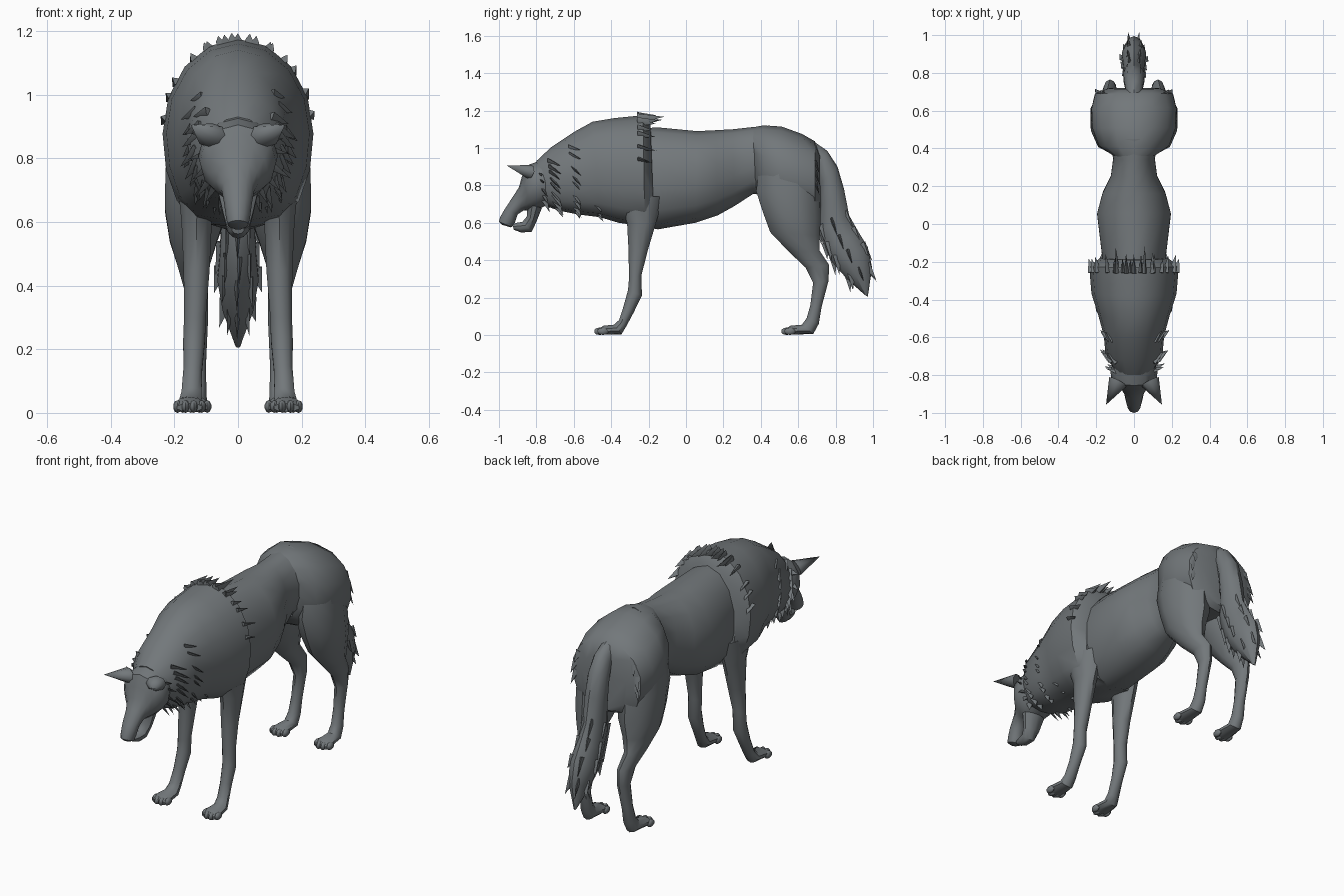
import bpy, bmesh, math, random
from mathutils import Vector

random.seed(4)
fur = bpy.data.materials.new("slate_grey_fur")
fur.diffuse_color = (0.17, 0.187, 0.197, 1)


def finish(name, bm, angle=40):
    bmesh.ops.recalc_face_normals(bm, faces=bm.faces)
    me = bpy.data.meshes.new(name)
    bm.to_mesh(me)
    bm.free()
    me.materials.append(fur)
    for p in me.polygons:
        p.use_smooth = True
    me.set_sharp_from_angle(angle=math.radians(angle))
    ob = bpy.data.objects.new(name, me)
    bpy.context.collection.objects.link(ob)
    return ob


def ring_point(r, t, box=1.0):
    """Ring = (y, z of one edge, y, z of opposite edge, half width, centre x)."""
    ya, za, yb, zb, hw = r[:5]
    cx = r[5] if len(r) > 5 else 0
    c, s = math.cos(t), math.sin(t)
    e = box if c < 0 else 1.0
    sx = math.copysign(abs(s) ** e, s) if abs(s) > 1e-6 else 0
    return Vector((cx + hw * sx, (ya + yb) / 2 + (ya - yb) / 2 * c,
                   (za + zb) / 2 + (za - zb) / 2 * c))


def loft(name, rings, n=12, box=1.0, mirror=False):
    bm = bmesh.new()
    for sx in ((1, -1) if mirror else (1,)):
        prev = None
        for i, r in enumerate(rings):
            ring = []
            for k in range(n):
                p = ring_point(r, 2 * math.pi * k / n, box)
                p.x *= sx
                ring.append(bm.verts.new(p))
            if prev:
                for k in range(n):
                    bm.faces.new((prev[k], prev[(k + 1) % n], ring[(k + 1) % n], ring[k]))
            if i in (0, len(rings) - 1):
                bm.faces.new(ring)
            prev = ring
    return finish(name, bm)


def spike(bm, base, tip, r, n=5, flat=0.5, up=Vector((0, 0, 1))):
    """Pointed lock with a flattened base."""
    base, tip = Vector(base), Vector(tip)
    d = (tip - base).normalized()
    u = d.cross(up).normalized()
    v = d.cross(u)
    ring = [bm.verts.new(base + u * r * math.cos(a) + v * r * flat * math.sin(a))
            for a in (2 * math.pi * k / n for k in range(n))]
    top = bm.verts.new(tip)
    bm.faces.new(ring)
    for k in range(n):
        bm.faces.new((ring[k], ring[(k + 1) % n], top))


# trunk behind the shoulders
loft("trunk", [(-.32, 1.10, -.32, .60, .15), (-.15, 1.11, -.15, .565, .175),
               (.06, 1.09, .05, .60, .20), (.16, 1.095, .17, .64, .17),
               (.25, 1.10, .26, .69, .125), (.34, 1.11, .36, .755, .112),
               (.45, 1.12, .47, .74, .15)], 14, .85)

# neck, mane and shoulders
mane = [(-.80, .93, -.75, .69, .10), (-.72, 1.005, -.68, .665, .15),
        (-.60, 1.085, -.58, .645, .16), (-.50, 1.14, -.46, .63, .19),
        (-.38, 1.16, -.36, .60, .225), (-.23, 1.175, -.22, .58, .237),
        (-.19, 1.13, -.17, .575, .18)]
loft("shoulder_mane", mane, 16, .6)

# hips
loft("hips", [(.355, 1.11, .37, .78, .112), (.41, 1.12, .42, .70, .19),
              (.51, 1.115, .50, .66, .225), (.62, 1.075, .60, .65, .23),
              (.69, 1.035, .69, .64, .21), (.715, .97, .72, .66, .14)], 14, .6)

# hind legs
loft("hind_legs", [(.39, .88, .70, .90, .09, .13), (.375, .77, .715, .75, .105, .128),
                   (.41, .66, .72, .62, .105, .13), (.45, .55, .715, .53, .078, .14),
                   (.55, .445, .715, .45, .048, .14), (.64, .36, .765, .375, .036, .128),
                   (.68, .28, .762, .29, .032, .125), (.665, .16, .725, .15, .029, .128),
                   (.645, .09, .71, .06, .032, .13), (.62, .055, .68, .005, .036, .132),
                   (.56, .05, .57, .003, .046, .135), (.525, .03, .53, .003, .04, .135)],
     10, 1, True)

# front legs
loft("front_legs", [(-.37, .74, -.12, .74, .07, .125), (-.315, .60, -.16, .60, .05, .13),
                    (-.307, .45, -.205, .45, .043, .13), (-.305, .30, -.238, .32, .036, .135),
                    (-.31, .24, -.236, .21, .036, .138), (-.335, .15, -.28, .12, .031, .142),
                    (-.358, .08, -.32, .045, .033, .146), (-.385, .055, -.345, .004, .038, .15),
                    (-.44, .05, -.43, .003, .048, .152), (-.475, .03, -.47, .003, .042, .152)],
     10, 1, True)

# toes
bm = bmesh.new()
for sx in (1, -1):
    for cx, y0 in ((.152, -.462), (.135, .538)):
        for off, dy in ((-.038, .018), (-.013, 0), (.013, 0), (.038, .018)):
            res = bmesh.ops.create_uvsphere(bm, u_segments=8, v_segments=5, radius=1)
            for v in res["verts"]:
                v.co = Vector((sx * (cx + off) + v.co.x * .014, y0 + dy + v.co.y * .03,
                               .02 + v.co.z * .02))
finish("toes", bm)

# head, upper and lower jaw
loft("head", [(-.73, .95, -.69, .70, .10), (-.80, .925, -.755, .69, .125),
              (-.855, .905, -.79, .67, .12), (-.878, .845, -.82, .665, .095),
              (-.893, .79, -.845, .665, .07), (-.925, .74, -.87, .665, .052),
              (-.968, .675, -.90, .645, .044), (-.994, .63, -.915, .60, .038),
              (-1.0, .605, -.93, .578, .033), (-.985, .59, -.94, .576, .018)], 12)
loft("lower_jaw", [(-.85, .70, -.77, .68, .065), (-.85, .635, -.80, .605, .048),
                   (-.875, .605, -.825, .552, .036), (-.905, .60, -.88, .548, .03),
                   (-.928, .59, -.92, .562, .02)], 10)

# ears and cheek fur
bm = bmesh.new()
for sx in (1, -1):
    spike(bm, (sx * .085, -.835, .872), (sx * .148, -.957, .905), .052, 8, .75)
finish("ears", bm, 60)

# bushy tail
tail = [(.69, 1.03, .66, .90, .04), (.755, .985, .70, .88, .05), (.81, .90, .715, .80, .057),
        (.845, .78, .72, .69, .058), (.872, .64, .71, .55, .055), (.92, .555, .745, .455, .06),
        (.972, .47, .785, .385, .068), (.995, .36, .865, .295, .05), (.972, .205, .955, .215, .008)]
loft("tail", tail, 10)

# loose fur locks along the mane, ruff, throat, rump and tail
bm = bmesh.new()


def lock_row(ring, degrees, direction, length, r, box=.6, out=.15):
    for dg in degrees:
        t = math.radians(dg + random.uniform(-4, 4))
        p = ring_point(ring, t, box)
        c = Vector((0, (ring[0] + ring[2]) / 2, (ring[1] + ring[3]) / 2))
        n = (p - c).normalized()
        d = (Vector(direction) + n * out).normalized()
        spike(bm, p - n * .012 - d * .03, p + d * length * random.uniform(.6, 1.1),
              r, 5, .45, n.cross(d))


lock_row(mane[5], range(-80, 81, 13), (0, 1, -.35), .07, .026)
lock_row(mane[5], (-24, -10, 0, 10, 24), (0, 1, -.1), .11, .03, out=.1)
for i, ln in ((1, .06), (2, .045)):
    lock_row(mane[i], [s * d for s in (1, -1) for d in range(55, 176, 14)],
             (0, .5, -.5), ln, .026, out=.5)
lock_row(mane[0], [s * d for s in (1, -1) for d in (65, 85, 105, 125, 145)],
         (0, .4, -.4), .08, .03, out=1)
lock_row(mane[3], (150, 165, 180, 195, 210), (0, .5, -.5), .03, .022)
lock_row((.70, 1.0, .70, .66, .20), (60, 80, 100, -60, -80, -100), (0, .3, -1), .05, .022)
for i in (4, 5, 6, 7):
    lock_row(tail[i], (30, 90, 140, 180, 220, 270, 330), (0, .35, -1), .075, .025, 1, .15)
finish("fur_locks", bm, 50)
